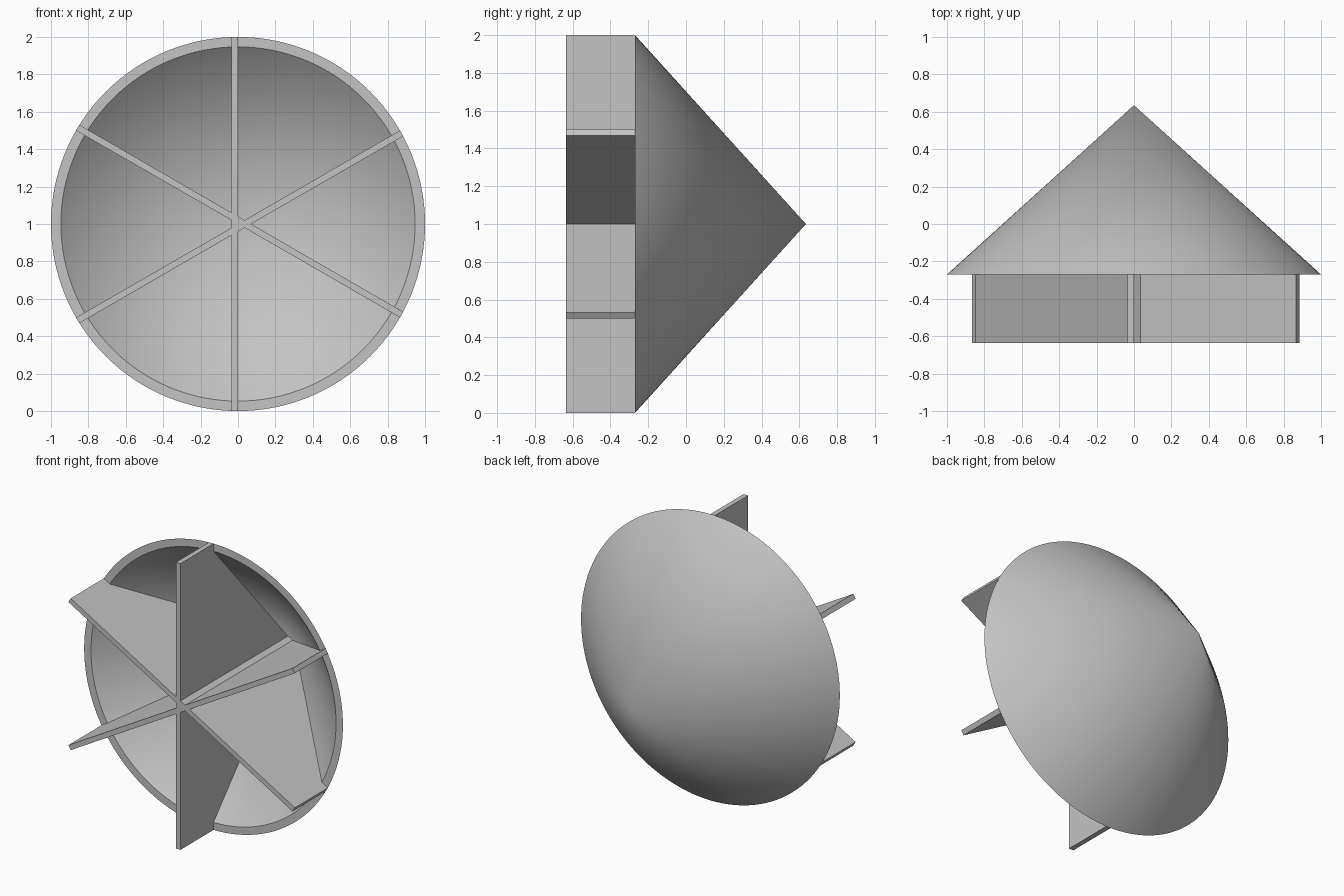
import bpy
import bmesh
from math import radians
from mathutils import Matrix, Vector

cube = bpy.data.objects.get("Cube")
if cube:
    bpy.data.objects.remove(cube, do_unlink=True)

FRONT, RIM, TIP = -0.635, -0.27, 0.635   # positions along y
CENTRE_Z = 1.0
RADIUS, INNER = 1.0, 0.947
INNER_TIP = RIM + (TIP - RIM) * INNER
FIN = 0.035                              # fin thickness

grey = bpy.data.materials.new("light grey")
grey.use_nodes = True
colour = (0.55, 0.55, 0.55, 1)
grey.diffuse_color = colour
grey.node_tree.nodes["Principled BSDF"].inputs["Base Color"].default_value = colour


def add_object(name, bm):
    bmesh.ops.recalc_face_normals(bm, faces=bm.faces)
    mesh = bpy.data.meshes.new(name)
    bm.to_mesh(mesh)
    bm.free()
    mesh.materials.append(grey)
    obj = bpy.data.objects.new(name, mesh)
    obj.location.z = CENTRE_Z
    bpy.context.collection.objects.link(obj)
    return obj


# Hollow cone: wall profile turned around the y axis
bm = bmesh.new()
profile = [(0, TIP), (RADIUS, RIM), (INNER, RIM), (0, INNER_TIP)]
verts = [bm.verts.new((r, y, 0)) for r, y in profile]
edges = [bm.edges.new(pair) for pair in zip(verts, verts[1:])]
bmesh.ops.spin(bm, geom=verts + edges, cent=(0, 0, 0), axis=(0, 1, 0),
               angle=radians(360), steps=128, use_duplicate=False)
bmesh.ops.remove_doubles(bm, verts=bm.verts, dist=0.0001)
cone = add_object("cone_shell", bm)
bpy.ops.object.select_all(action='DESELECT')
cone.select_set(True)
bpy.context.view_layer.objects.active = cone
bpy.ops.object.shade_smooth_by_angle(angle=radians(30))

# Three full-width plates, each lying on one side of its diameter
half = [(RADIUS, FRONT), (RADIUS, RIM), (0.97, RIM), (0, 0.59)]
outline = half + [(-r, y) for r, y in reversed(half[:-1])]
for i in range(3):
    bm = bmesh.new()
    face = bm.faces.new([bm.verts.new((0, y, r)) for r, y in outline])
    side = bmesh.ops.extrude_face_region(bm, geom=[face])
    moved = [g for g in side["geom"] if isinstance(g, bmesh.types.BMVert)]
    bmesh.ops.translate(bm, verts=moved, vec=Vector((-FIN, 0, 0)))
    bmesh.ops.rotate(bm, verts=bm.verts, cent=(0, 0, 0),
                     matrix=Matrix.Rotation(radians(120 * i), 3, 'Y'))
    add_object(f"fin_plate_{i + 1}", bm)
